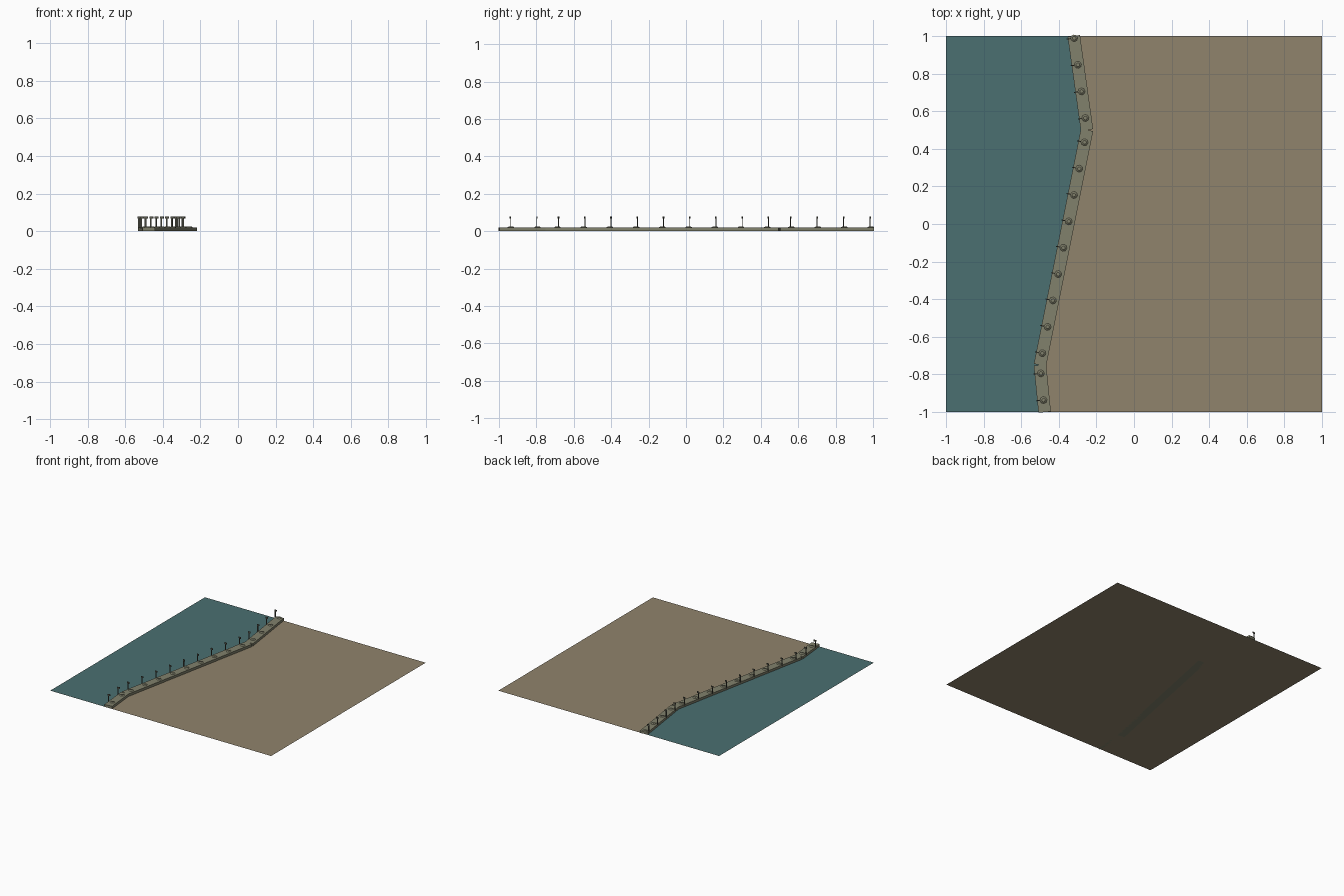
import bpy, bmesh, math
from mathutils import Matrix, Vector

if "Cube" in bpy.data.objects:
    bpy.data.objects.remove(bpy.data.objects["Cube"])


def material(name, rgb):
    m = bpy.data.materials.new(name)
    m.diffuse_color = (*rgb, 1)
    m.use_nodes = True
    m.node_tree.nodes["Principled BSDF"].inputs["Base Color"].default_value = m.diffuse_color
    return m


SAND = material("sand", (0.28, 0.23, 0.15))
WATER = material("water", (0.07, 0.16, 0.165))
STONE = material("stone", (0.22, 0.22, 0.15))
IRON = material("iron", (0.10, 0.10, 0.075))

PATH = [(-0.475, -1.0), (-0.50, -0.75), (-0.25, 0.50), (-0.32, 1.0)]
WIDTH, HEIGHT = 0.066, 0.02


def add_object(name, bm, mat):
    me = bpy.data.meshes.new(name)
    bm.to_mesh(me)
    bm.free()
    ob = bpy.data.objects.new(name, me)
    bpy.context.collection.objects.link(ob)
    me.materials.append(mat)


def flat(name, pts, z, mat):
    bm = bmesh.new()
    bm.faces.new([bm.verts.new((x, y, z)) for x, y in pts])
    add_object(name, bm, mat)


def box(bm, frame, center, size):
    bmesh.ops.create_cube(bm, size=1, matrix=frame @ Matrix.Translation(center)
                          @ Matrix.Diagonal((*size, 1)))


# Ground sheet and the water lying over its left part
flat("ground", [(-1, -1), (1, -1), (1, 1), (-1, 1)], 0, SAND)
flat("water", [(-1, -1)] + PATH + [(-1, 1)], 0.001, WATER)

# Straight quay sections, each with its own row of bollards and posts
for i, (a, b) in enumerate(zip(PATH, PATH[1:]), 1):
    a, b = Vector((*a, 0)), Vector((*b, 0))
    length = (b - a).length
    angle = math.atan2(b.y - a.y, b.x - a.x)
    # local x runs along the wall, local y points to the water
    frame = Matrix.Translation(a) @ Matrix.Rotation(angle, 4, 'Z')

    wall = bmesh.new()
    box(wall, frame, (length / 2, 0, HEIGHT / 2), (length, WIDTH, HEIGHT))
    add_object(f"quay_wall_{i}", wall, STONE)

    bollards, posts = bmesh.new(), bmesh.new()
    s = 0.064
    while s < length:
        # low mushroom bollard
        bmesh.ops.create_cone(bollards, cap_ends=True, segments=8, radius1=0.019,
                              radius2=0.010, depth=0.006,
                              matrix=frame @ Matrix.Translation((s, 0, HEIGHT + 0.003)))
        # slim post with a small head
        box(posts, frame, (s, 0.033, 0.0425), (0.003, 0.008, 0.055))
        box(posts, frame, (s, 0.030, 0.073), (0.005, 0.020, 0.012))
        s += 0.143
    add_object(f"bollards_{i}", bollards, STONE)
    add_object(f"posts_{i}", posts, IRON)
